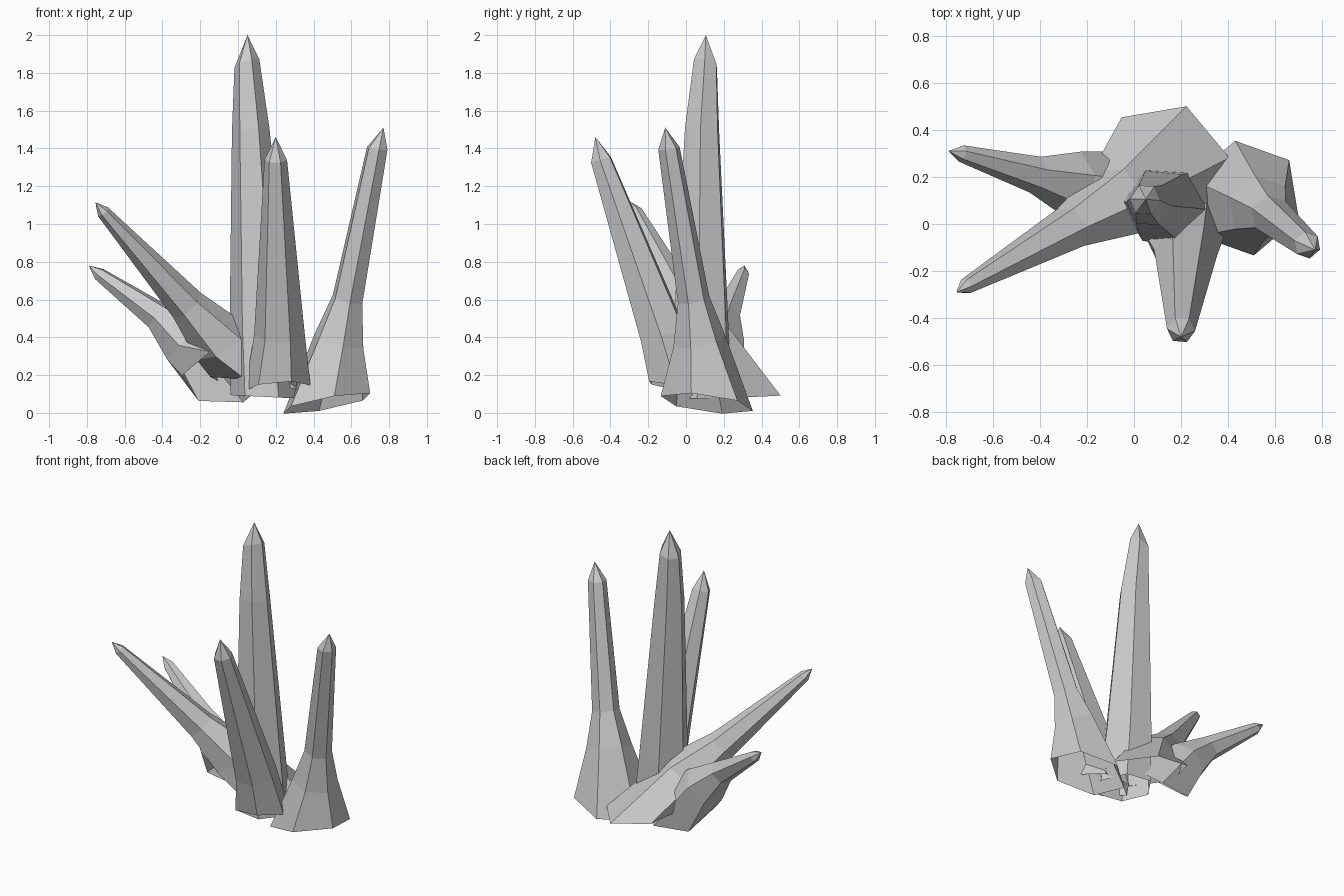
import bpy
from math import cos, sin, radians, tau
from mathutils import Vector

SIDES = 6


def crystal(name, phase, tip, rings):
    """Six-sided shard, open at the foot; each ring = (centre, radius, normal)."""
    verts, faces = [], []
    for centre, radius, normal in rings:
        turn = Vector((0, 0, 1)).rotation_difference(Vector(normal))
        for i in range(SIDES):
            a = radians(phase) + tau * i / SIDES
            verts.append(Vector(centre) + turn @ Vector((radius * cos(a), radius * sin(a), 0)))
    # side walls
    for k in range(len(rings) - 1):
        for i in range(SIDES):
            j = (i + 1) % SIDES
            lo, hi = k * SIDES, (k + 1) * SIDES
            faces.append((lo + i, lo + j, hi + j, hi + i))
    # pointed top
    top = len(verts)
    verts.append(Vector(tip))
    for i in range(SIDES):
        faces.append((top - SIDES + i, top - SIDES + (i + 1) % SIDES, top))
    mesh = bpy.data.meshes.new(name)
    mesh.from_pydata(verts, [], faces)
    mesh.update()
    obj = bpy.data.objects.new(name, mesh)
    bpy.context.collection.objects.link(obj)
    return obj


# Tall centre shard
crystal("centre_crystal", -5, (0.05, 0.105, 2.0), [
    ((0.14, 0.075, 0.085), 0.18, (0.05, 0, 1)),
    ((0.115, 0.08, 0.46), 0.16, (-0.05, 0, 1)),
    ((0.067, 0.085, 1.5), 0.1, (-0.1, 0.05, 1)),
    ((0.047, 0.103, 1.85), 0.07, (-0.35, 0.25, 1)),
])

# Shard leaning to the front
crystal("front_crystal", -5, (0.20, -0.48, 1.46), [
    ((0.21, -0.04, 0.13), 0.175, (-0.08, 0.2, 1)),
    ((0.22, -0.12, 0.41), 0.135, (0, -0.3, 1)),
    ((0.20, -0.45, 1.34), 0.06, (0, -0.3, 1)),
])

# Shard leaning to the right
crystal("right_crystal", 40, (0.77, -0.11, 1.51), [
    ((0.47, 0.11, 0.05), 0.25, (-0.19, 0.13, 1)),
    ((0.535, 0.07, 0.38), 0.142, (0.25, -0.2, 1)),
    ((0.58, 0.04, 0.60), 0.086, (0.25, -0.2, 1)),
    ((0.737, -0.09, 1.40), 0.058, (0.1, -0.1, 1)),
])

# Long low shard leaning left and forward
crystal("left_front_crystal", 10, (-0.755, -0.29, 1.115), [
    ((0.13, 0.235, 0.135), 0.285, (0.18, 0.1, 1)),
    ((-0.08, 0.09, 0.37), 0.165, (-0.6, -0.35, 1)),
    ((-0.27, -0.015, 0.57), 0.098, (-0.8, -0.45, 0.9)),
    ((-0.715, -0.265, 1.065), 0.035, (-0.8, -0.45, 0.9)),
])

# Short shard leaning left and back
crystal("left_back_crystal", 10, (-0.79, 0.31, 0.78), [
    ((-0.06, 0.13, 0.19), 0.24, (-0.1, 0.8, 1)),
    ((-0.27, 0.175, 0.37), 0.14, (-0.7, 0.15, 0.8)),
    ((-0.42, 0.21, 0.51), 0.08, (-0.8, 0.2, 0.7)),
    ((-0.735, 0.3, 0.735), 0.036, (-0.8, 0.2, 0.6)),
])
